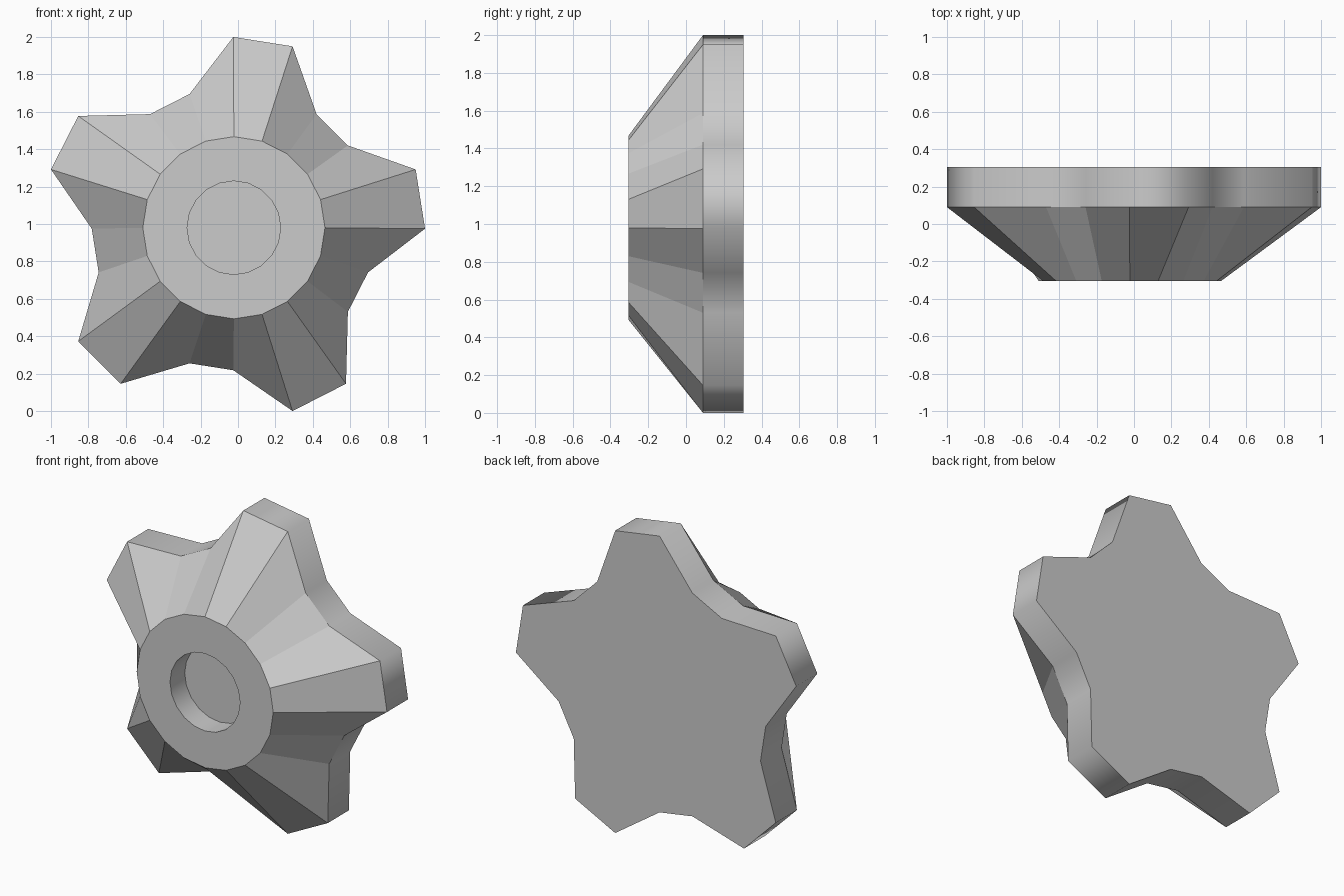
import bpy, bmesh
from math import sin, cos, tau

if "Cube" in bpy.data.objects:
    bpy.data.objects.remove(bpy.data.objects["Cube"])

N = 20
STAR_C = (-0.025, 0.975)
HUB_C = (-0.022, 0.98)

bm = bmesh.new()


def ring(y, radius, centre):
    """Ring of N vertices in the XZ plane; radius is a function of the index."""
    return [bm.verts.new((centre[0] + radius(i) * sin(tau * i / N), y,
                          centre[1] + radius(i) * cos(tau * i / N)))
            for i in range(N)]


def bridge(a, b, smooth=False):
    for i in range(N):
        j = (i + 1) % N
        bm.faces.new((a[i], a[j], b[j], b[i])).smooth = smooth


# Five lobes: two tip points then two valley points, repeated
star = lambda i: 1.025 if i % 4 < 2 else 0.757

back = ring(0.305, star, STAR_C)
rim = ring(0.09, star, STAR_C)
hub = ring(-0.305, lambda i: 0.487, HUB_C)
lip = ring(-0.305, lambda i: 0.25, HUB_C)
floor = ring(-0.155, lambda i: 0.25, HUB_C)

bridge(back, rim, smooth=True)    # straight rim
bridge(rim, hub)                  # sloping facets
bridge(hub, lip)                  # flat hub face
bridge(lip, floor, smooth=True)   # round recess
bm.faces.new(floor)
bm.faces.new(back)
bmesh.ops.recalc_face_normals(bm, faces=bm.faces[:])

# Keep the borders between smooth and flat bands crisp
for e in bm.edges:
    if len({f.smooth for f in e.link_faces}) > 1:
        e.smooth = False

mesh = bpy.data.meshes.new("star_knob")
bm.to_mesh(mesh)
bm.free()
knob = bpy.data.objects.new("star_knob", mesh)
bpy.context.collection.objects.link(knob)
